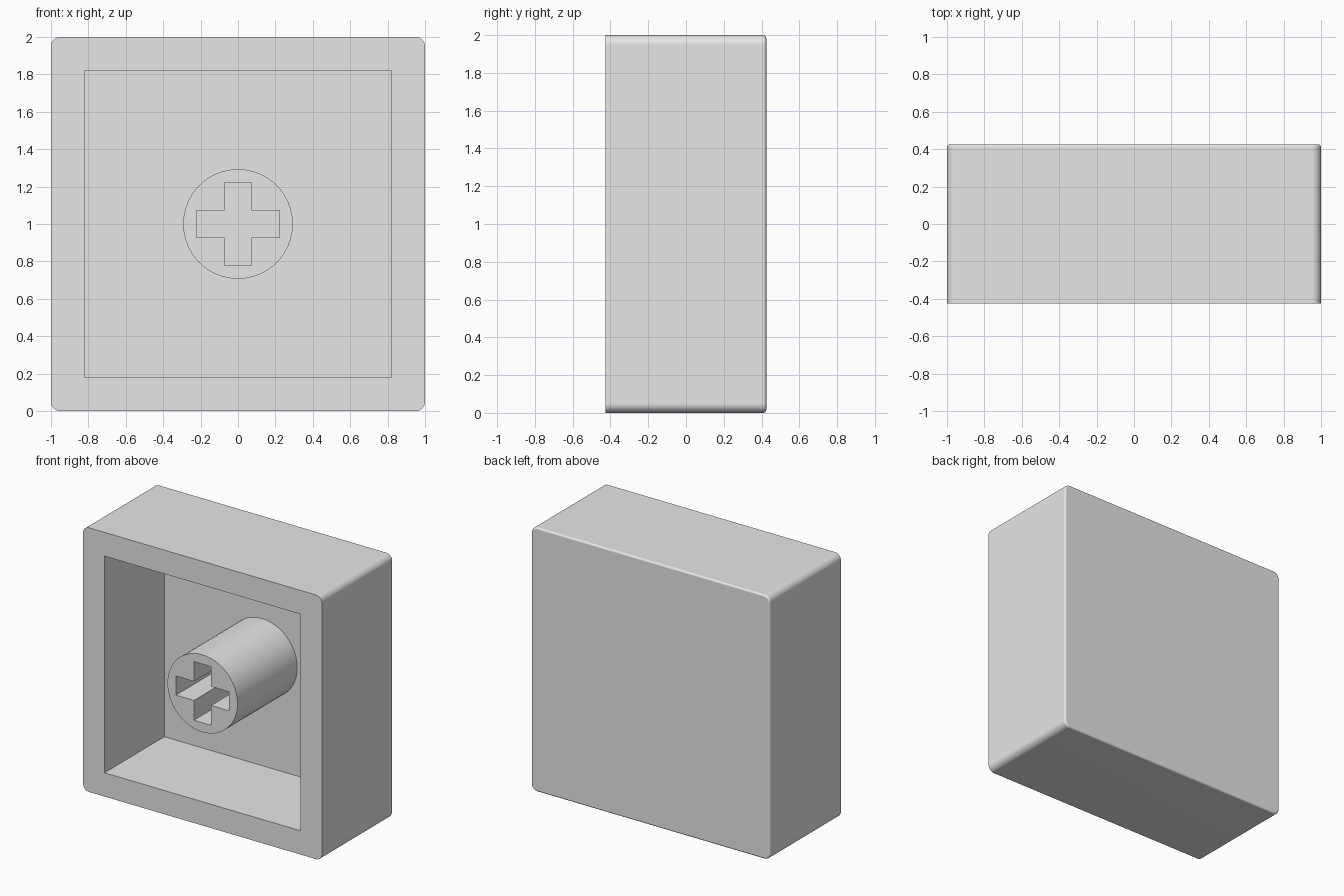
import bpy, bmesh, math
from mathutils import Matrix, Vector

cube = bpy.data.objects.get("Cube")
if cube:
    bpy.data.objects.remove(cube, do_unlink=True)

FRONT, BACK, INNER = -0.425, 0.425, 0.29   # depths of rim, outer face, inner wall
CZ = 1.0                                   # height of the centre

grey = bpy.data.materials.new("light grey plastic")
grey.use_nodes = True
grey.diffuse_color = (0.8, 0.8, 0.8, 1)
grey.node_tree.nodes["Principled BSDF"].inputs["Base Color"].default_value = (0.8, 0.8, 0.8, 1)


def make_object(name, bm):
    bmesh.ops.recalc_face_normals(bm, faces=bm.faces)
    mesh = bpy.data.meshes.new(name)
    bm.to_mesh(mesh)
    bm.free()
    mesh.materials.append(grey)
    obj = bpy.data.objects.new(name, mesh)
    bpy.context.collection.objects.link(obj)
    return obj


def prism(outline, y0, y1):
    """Extrude an x/z outline, centred on the cap, from y0 to y1."""
    bm = bmesh.new()
    face = bm.faces.new([bm.verts.new((x, y0, CZ + z)) for x, z in outline])
    new = bmesh.ops.extrude_face_region(bm, geom=[face])["geom"]
    verts = [v for v in new if isinstance(v, bmesh.types.BMVert)]
    bmesh.ops.translate(bm, vec=(0, y1 - y0, 0), verts=verts)
    return bm


def square(h):
    return [(-h, -h), (h, -h), (h, h), (-h, h)]


def select_only(obj):
    bpy.ops.object.select_all(action='DESELECT')
    obj.select_set(True)
    bpy.context.view_layer.objects.active = obj


def carve(obj, cutter):
    cutter.hide_render = True
    mod = obj.modifiers.new("carve", 'BOOLEAN')
    mod.operation, mod.solver, mod.object = 'DIFFERENCE', 'EXACT', cutter
    select_only(obj)
    bpy.ops.object.modifier_apply(modifier=mod.name)
    bpy.data.objects.remove(cutter, do_unlink=True)


def smooth(obj):
    select_only(obj)
    bpy.ops.object.shade_smooth_by_angle(angle=math.radians(35))
    obj.modifiers.new("flat faces", 'WEIGHTED_NORMAL').keep_sharp = True


# Cap shell: box with rounded corners, a fine fillet round the back, hollow front
bm = prism(square(1.0), FRONT, BACK)
corners = [e for e in bm.edges if abs(e.verts[0].co.y - e.verts[1].co.y) > 0.5]
bmesh.ops.bevel(bm, geom=corners, offset=0.05, segments=8, profile=0.5, affect='EDGES')
rim = [e for e in bm.edges if all(v.co.y > BACK - 0.001 for v in e.verts)]
bmesh.ops.bevel(bm, geom=rim, offset=0.015, segments=4, profile=0.5, affect='EDGES')
shell = make_object("cap_shell", bm)
carve(shell, make_object("cavity_cutter", prism(square(0.82), FRONT - 0.1, INNER)))
smooth(shell)

# Round stem, flush with the rim, with a cross-shaped socket
circle = [(0.293 * math.cos(a), 0.293 * math.sin(a))
          for a in (math.tau * i / 64 for i in range(64))]
stem = make_object("stem", prism(circle, FRONT, INNER + 0.01))
w, l = 0.072, 0.222
arm = [Vector(p) for p in ((l, -w), (l, w), (w, w))]
cross = [Matrix.Rotation(math.pi / 2 * k, 2) @ p for k in range(4) for p in arm]
carve(stem, make_object("socket_cutter", prism(cross, FRONT - 0.1, INNER)))
smooth(stem)
